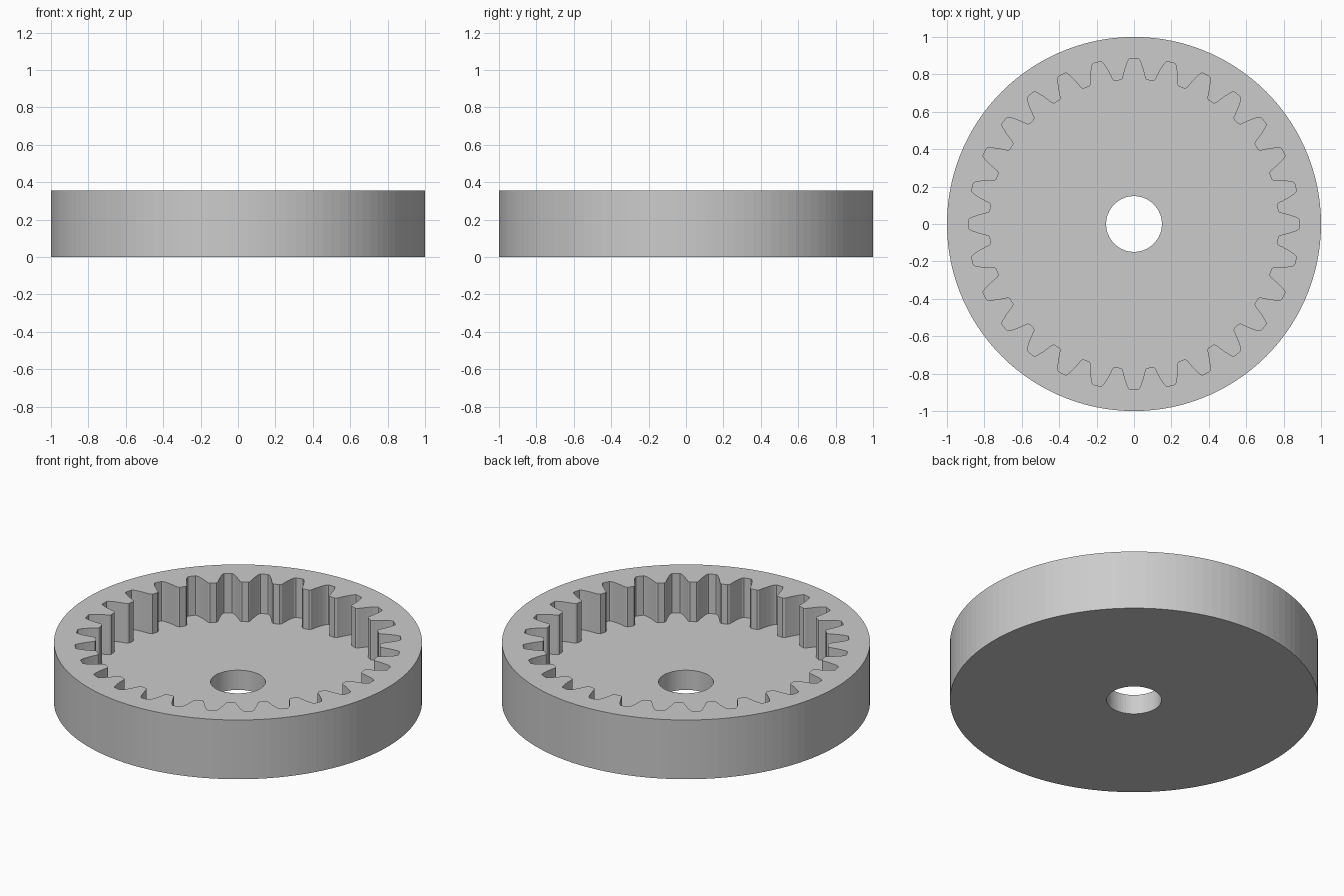
import bpy
import bmesh
from math import sin, cos, pi, radians

cube = bpy.data.objects.get("Cube")
if cube:
    bpy.data.objects.remove(cube, do_unlink=True)

HEIGHT, FLOOR = 0.355, 0.118
OUTER_R, BORE_R = 1.0, 0.149
TEETH = 28
# Half of one tooth gap: radius and half-angle in degrees, from tooth tip to root
GAP = [(0.773, 5.1), (0.781, 4.4), (0.80, 4.0), (0.83, 3.3), (0.86, 2.5), (0.879, 1.85), (0.886, 1.4)]


def polar(r, a):
    return (r * cos(a), r * sin(a))


def circle(r, n):
    return [polar(r, 2 * pi * i / n) for i in range(n)]


def gear_outline():
    half = [(r, -a) for r, a in GAP]
    gap = half + [(r, -a) for r, a in reversed(half)]
    return [polar(r, 2 * pi * t / TEETH + radians(a)) for t in range(TEETH) for r, a in gap]


bm = bmesh.new()


def add_loop(points, z):
    verts = [bm.verts.new((x, y, z)) for x, y in points]
    edges = [bm.edges.new((v, verts[i - 1])) for i, v in enumerate(verts)]
    return verts, edges


def wall(points, z0, z1):
    """Upright wall along an outline; returns its lower and upper edge loops."""
    low, low_edges = add_loop(points, z0)
    high, high_edges = add_loop(points, z1)
    for i in range(len(low)):
        bm.faces.new((low[i - 1], low[i], high[i], high[i - 1]))
    return low_edges, high_edges


def flat_ring(outer, inner):
    bmesh.ops.triangle_fill(bm, use_beauty=True, edges=outer + inner)


# Outer rim, toothed inner wall and centre bore
rim_low, rim_high = wall(circle(OUTER_R, 120), 0, HEIGHT)
teeth_low, teeth_high = wall(gear_outline(), FLOOR, HEIGHT)
bore_low, bore_high = wall(circle(BORE_R, 64), 0, FLOOR)

# Top face, recessed floor and underside
flat_ring(rim_high, teeth_high)
flat_ring(teeth_low, bore_high)
flat_ring(rim_low, bore_low)
bmesh.ops.recalc_face_normals(bm, faces=bm.faces[:])

mesh = bpy.data.meshes.new("internal_ring_gear")
bm.to_mesh(mesh)
bm.free()
gear = bpy.data.objects.new("internal_ring_gear", mesh)
bpy.context.collection.objects.link(gear)

# Plain grey finish
grey = bpy.data.materials.new("light_grey")
grey.use_nodes = True
color = (0.6, 0.6, 0.6, 1)
grey.diffuse_color = color
grey.node_tree.nodes["Principled BSDF"].inputs["Base Color"].default_value = color
mesh.materials.append(grey)
